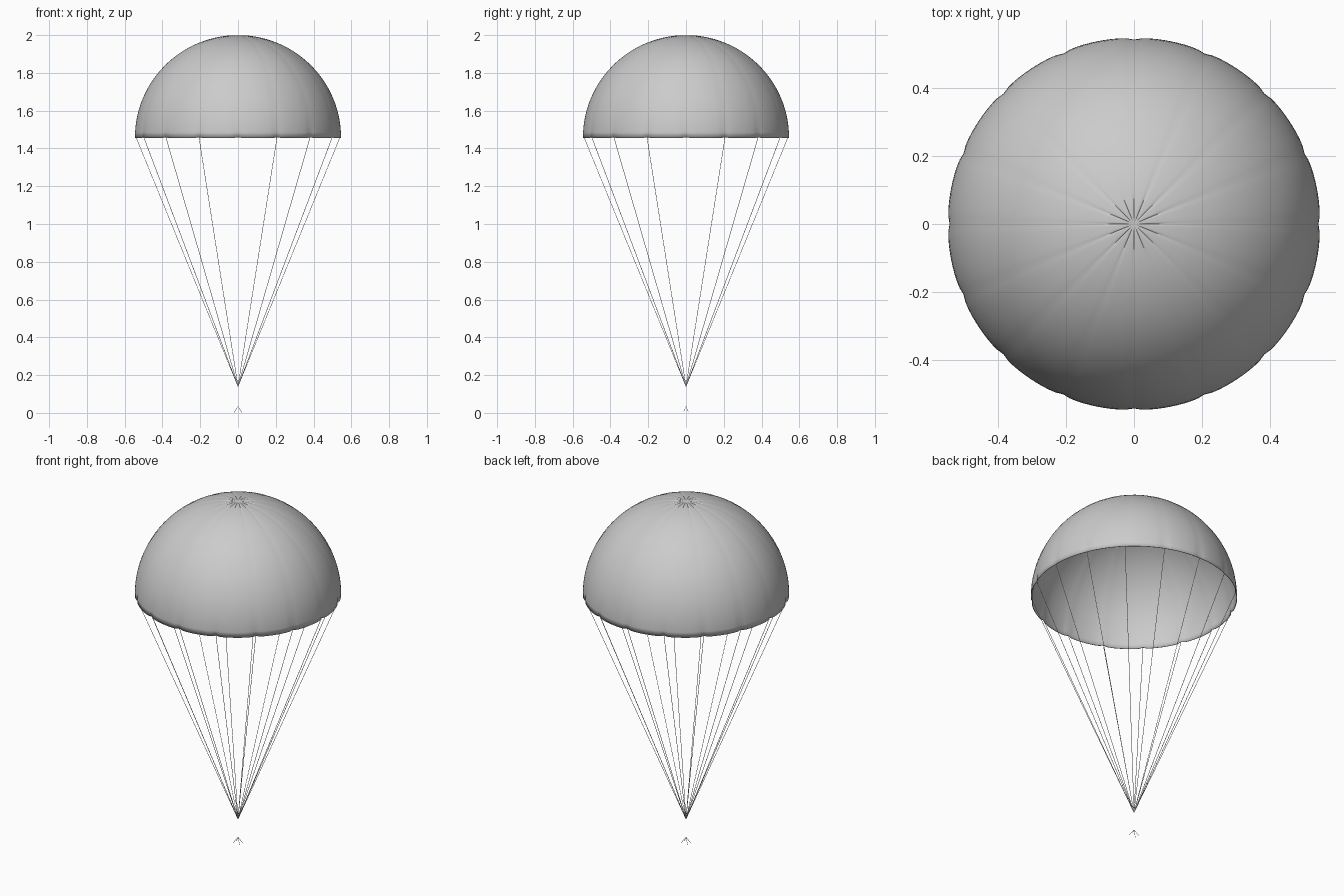
import bpy
import bmesh
from math import sin, cos, pi, exp
from mathutils import Vector

cube = bpy.data.objects.get("Cube")
if cube:
    bpy.data.objects.remove(cube)

GORES, STEPS, RINGS = 16, 10, 28
RADIUS, RIM_Z = 0.547, 1.455
KNOT = Vector((0, 0, 0.14))


def material(name, value):
    mat = bpy.data.materials.new(name)
    mat.use_nodes = True
    colour = (value, value, value, 1)
    mat.diffuse_color = colour
    mat.node_tree.nodes["Principled BSDF"].inputs["Base Color"].default_value = colour
    return mat


grey = material("canopy grey", 0.6)


def canopy_point(ring, column):
    """Point on the dome, pinched inward along each seam."""
    tilt = (pi / 2) * ring / RINGS
    angle = 2 * pi * column / (GORES * STEPS)
    phase = (column % STEPS) / STEPS
    seam = exp(-min(phase, 1 - phase) * 14)
    rim = ring / RINGS
    depth = 0.002 + 0.011 * rim ** 14 + 0.004 * exp(-rim * 12)
    r = RADIUS * (1 - depth * seam)
    scallop = 0.004 * seam * rim ** 14
    return Vector((r * sin(tilt) * cos(angle), r * sin(tilt) * sin(angle),
                   RIM_Z + r * cos(tilt) * (2 - RIM_Z) / RADIUS + scallop))


# Canopy: sixteen gores meeting at the crown
bm = bmesh.new()
crown = bm.verts.new((0, 0, 1.998))
columns = GORES * STEPS
rows = [[bm.verts.new(canopy_point(i, j)) for j in range(columns)]
        for i in range(1, RINGS + 1)]
for j in range(columns):
    k = (j + 1) % columns
    bm.faces.new((crown, rows[0][j], rows[0][k]))
    for upper, lower in zip(rows, rows[1:]):
        bm.faces.new((upper[j], lower[j], lower[k], upper[k]))
mesh = bpy.data.meshes.new("canopy")
bm.to_mesh(mesh)
bm.free()
mesh.materials.append(grey)
canopy = bpy.data.objects.new("canopy", mesh)
bpy.context.collection.objects.link(canopy)
shell = canopy.modifiers.new("cloth thickness", "SOLIDIFY")
shell.thickness = 0.003
bpy.context.view_layer.objects.active = canopy
canopy.select_set(True)
bpy.ops.object.shade_smooth_by_angle(angle=pi / 4)


def cords(name, paths, radius):
    """Thin round cords along straight paths, in one object."""
    curve = bpy.data.curves.new(name, "CURVE")
    curve.dimensions = "3D"
    curve.bevel_depth = radius
    curve.bevel_resolution = 1
    curve.use_fill_caps = True
    for path in paths:
        spline = curve.splines.new("POLY")
        spline.points.add(len(path) - 1)
        for point, co in zip(spline.points, path):
            point.co = (*co, 1)
    curve.materials.append(grey)
    obj = bpy.data.objects.new(name, curve)
    bpy.context.collection.objects.link(obj)
    return obj


# Suspension lines from every seam to the knot
cords("suspension_lines",
      [(canopy_point(RINGS, g * STEPS), KNOT) for g in range(GORES)], 0.0013)

# Small harness straps at the bottom
cords("harness_straps",
      [((0, 0, 0.034), (sx * 0.021, sy * 0.014, 0.001))
       for sx in (-1, 1) for sy in (-1, 1)], 0.001)
